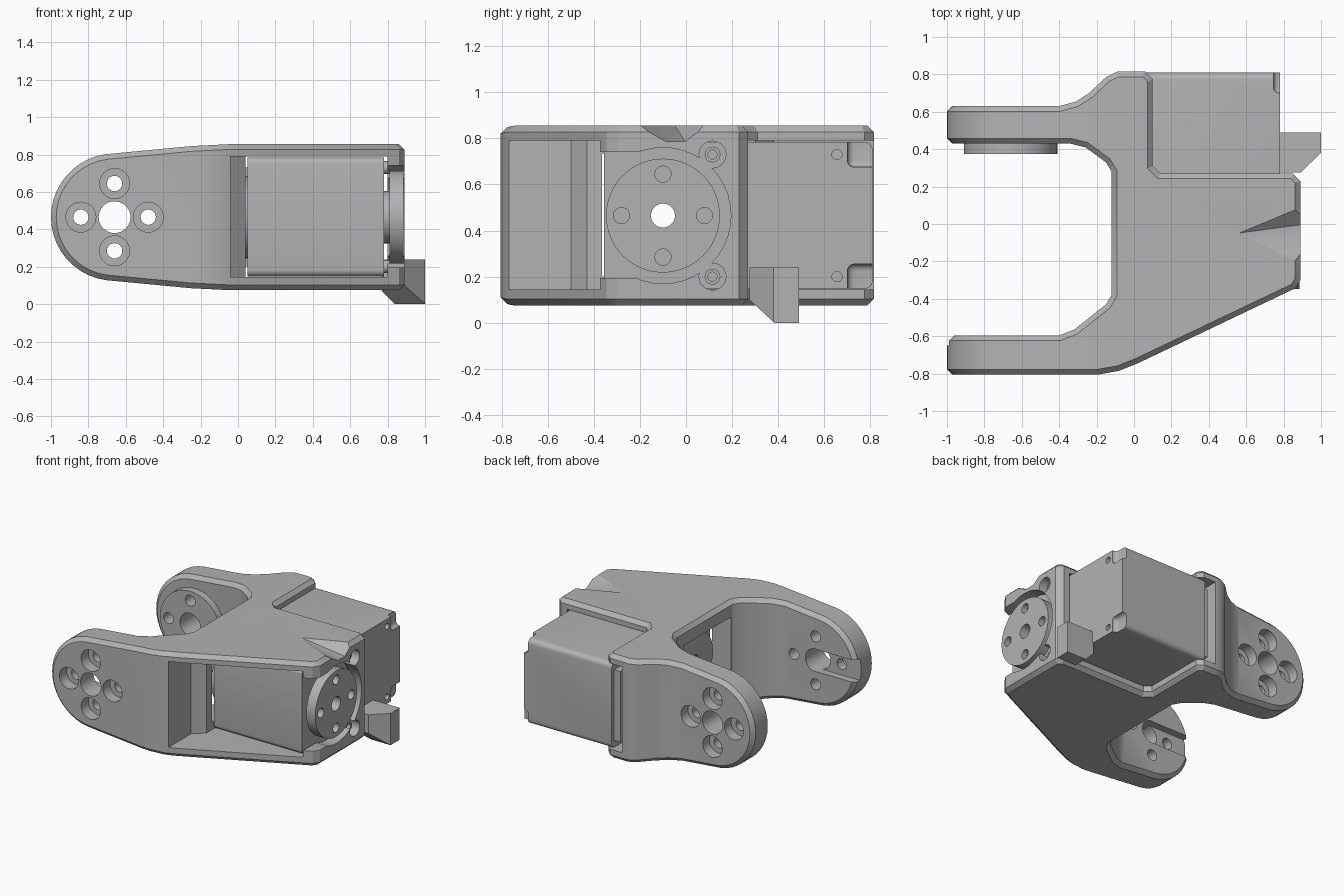
import bpy, bmesh
from math import sin, cos, pi, radians

if "Cube" in bpy.data.objects:
    bpy.data.objects.remove(bpy.data.objects["Cube"])

grey = bpy.data.materials.new("plain grey")
grey.use_nodes = True
grey.diffuse_color = (0.45, 0.45, 0.45, 1)
grey.node_tree.nodes["Principled BSDF"].inputs["Base Color"].default_value = grey.diffuse_color

PLACE = {"x": lambda a, b, h: (h, a, b),
         "y": lambda a, b, h: (a, h, b),
         "z": lambda a, b, h: (a, b, h)}
parts, cutters = [], []
MID = 0.465          # height of the hinge and output axes
HINGE = -0.66        # x of the hinge axis
AXLE = -0.10         # y of the output axis


def from_bmesh(name, bm, helper):
    bmesh.ops.recalc_face_normals(bm, faces=bm.faces[:])
    mesh = bpy.data.meshes.new(name)
    bm.to_mesh(mesh)
    bm.free()
    mesh.materials.append(grey)
    obj = bpy.data.objects.new(name, mesh)
    bpy.context.scene.collection.objects.link(obj)
    obj.hide_render = helper
    (cutters if helper else parts).append(obj)
    return obj


def prism(name, pts, axis, lo, hi, helper=False):
    bm = bmesh.new()
    ends = [[bm.verts.new(PLACE[axis](a, b, h)) for a, b in pts] for h in (lo, hi)]
    for ring in ends:
        bm.faces.new(ring)
    n = len(pts)
    for i in range(n):
        j = (i + 1) % n
        bm.faces.new((ends[0][i], ends[0][j], ends[1][j], ends[1][i]))
    return from_bmesh(name, bm, helper)


def disc(name, a, b, r, axis, lo, hi, helper=False, n=40):
    pts = [(a + r * cos(2 * pi * i / n), b + r * sin(2 * pi * i / n)) for i in range(n)]
    return prism(name, pts, axis, lo, hi, helper)


def box(name, x, y, z, helper=False):
    return prism(name, [(x[0], y[0]), (x[1], y[0]), (x[1], y[1]), (x[0], y[1])],
                 "z", z[0], z[1], helper)


def boolean(obj, others, operation="DIFFERENCE"):
    for other in others:
        mod = obj.modifiers.new("cut", "BOOLEAN")
        mod.operation, mod.object, mod.solver = operation, other, "EXACT"


def chamfer(obj, width, limit, segments=1):
    mod = obj.modifiers.new("chamfer", "BEVEL")
    mod.width, mod.segments = width, segments
    mod.limit_method, mod.angle_limit = "ANGLE", radians(limit)
    mod.use_clamp_overlap = False


# Bracket: plan outline limited by the side profile, then chamfered
plan = [(-1.2, 0.63), (-0.4, 0.63), (-0.31, 0.655), (-0.24, 0.70), (-0.15, 0.785),
        (-0.09, 0.815), (0.06, 0.815), (0.10, 0.775), (0.10, 0.31), (0.14, 0.27),
        (0.85, 0.27), (0.89, 0.23), (0.89, -0.30), (0.86, -0.345), (0.02, -0.745),
        (-0.08, -0.785), (-0.19, -0.805), (-1.2, -0.805), (-1.2, -0.595),
        (-0.4, -0.595), (-0.32, -0.565), (-0.15, -0.43), (-0.12, -0.38),
        (-0.12, 0.28), (-0.15, 0.33), (-0.26, 0.41), (-0.34, 0.43), (-1.2, 0.43)]
bracket = prism("bracket", plan, "z", -0.2, 1.2)
arc = [(HINGE + 0.34 * cos(t), 0.34 * sin(t))
       for t in (radians(98 + 164 * i / 20) for i in range(21))]
upper = [(1.2, 0.39), (-0.05, 0.39), (-0.25, 0.38)]
side = upper + arc + [(x, -z) for x, z in reversed(upper)]
side_profile = prism("side_profile", [(x, z + MID) for x, z in side], "y", -1.5, 1.5, True)
boolean(bracket, [side_profile], "INTERSECT")
chamfer(bracket, 0.028, 50)

# Motor bay, open to the front and the back
bay = [(-0.04, -1), (-0.04, -0.5), (0.04, -0.43), (0.04, 0.30), (-0.04, 0.38),
       (-0.04, 1), (0.80, 1), (0.80, -0.40), (1.2, -0.40), (1.2, -1)]
bay_cut = prism("bay_cut", bay, "z", 0.145, 0.79, True)
inner_window = box("inner_window", (-0.3, 0.3), (-0.365, 0.2), (0.2, 0.735), True)

# Round opening in the end plate with two ear pockets
end_cuts = [box("end_opening", (0.7, 1.1), (-0.6, AXLE), (0.195, 0.74), True),
            disc("end_round", AXLE, MID, 0.295, "x", 0.71, 1.1, True)]
for z in (0.2, 0.73):
    end_cuts.append(disc("ear_pocket", 0.115, z, 0.058, "x", 0.72, 1.1, True))

# Sloped relief on the top edge
bm = bmesh.new()
for co in ((0.55, -0.05, 0.858), (0.92, -0.25, 0.87), (0.92, 0.12, 0.87),
           (0.92, -0.09, 0.78), (0.92, 0.0, 0.78)):
    bm.verts.new(co)
bmesh.ops.convex_hull(bm, input=bm.verts[:])
relief = from_bmesh("top_relief", bm, True)

# Hinge holes with counterbores on the outer faces, and the sliding groove
hinge_holes = [disc("hinge_hole", HINGE, MID, 0.085, "y", -1, 1, True)]
counterbores = []
for dx, dz in ((0.18, 0), (-0.18, 0), (0, 0.18), (0, -0.18)):
    a, b = HINGE + dx, MID + dz
    hinge_holes.append(disc("screw_hole", a, b, 0.041, "y", -1, 1, True, 24))
    for lo, hi in ((-1, -0.72), (0.55, 1)):
        counterbores.append(disc("counterbore", a, b, 0.08, "y", lo, hi, True, 32))
groove = box("groove", (-1.2, HINGE), (-0.65, -0.5), (0.382, 0.548), True)
boolean(bracket, [bay_cut, inner_window, *end_cuts, relief, groove] + hinge_holes + counterbores)

# Round pad on the inside of the rear arm
hinge_pad = disc("hinge_pad", HINGE, MID, 0.25, "y", 0.375, 0.445, n=56)
boolean(hinge_pad, hinge_holes)

# Motor body: rounded along its length, corner recesses and a hollow axle
motor = box("motor_body", (0.05, 0.78), (-0.355, 0.81), (0.148, 0.785))
weights = motor.data.attributes.new("bevel_weight_edge", "FLOAT", "EDGE")
for edge in motor.data.edges:
    p, q = (motor.data.vertices[i].co for i in edge.vertices)
    weights.data[edge.index].value = float(abs(p.x - q.x) > 0.1)
rounding = motor.modifiers.new("rounding", "BEVEL")
rounding.limit_method, rounding.width, rounding.segments = "WEIGHT", 0.035, 5
axle_hole = disc("axle_hole", AXLE, MID, 0.052, "x", -0.5, 1.2, True)
motor_cuts = [axle_hole]
for s in (-1, 1):
    z = sorted((MID + s * 0.21, MID + s * 0.4))
    recess = box("corner_recess", (0.745, 0.9), (0.70, 0.9), z, True)
    chamfer(recess, 0.03, 50, 4)
    motor_cuts.append(recess)
    motor_cuts.append(disc("rear_screw", 0.655, MID + s * 0.265, 0.022, "x", 0.74, 0.9, True, 20))
boolean(motor, motor_cuts)

# Output horn, its hub, and the idler on the other side
horn = disc("output_horn", AXLE, MID, 0.247, "x", 0.81, 0.885, n=64)
horn_cuts = [axle_hole]
for dy, dz in ((0.18, 0), (-0.18, 0), (0, 0.18), (0, -0.18)):
    horn_cuts.append(disc("horn_screw", AXLE + dy, MID + dz, 0.035, "x", 0.84, 1, True, 24))
boolean(horn, horn_cuts)
hub = disc("output_hub", AXLE, MID, 0.14, "x", 0.77, 0.82)
idler = disc("idler_horn", AXLE, MID, 0.22, "x", 0.0, 0.06, n=56)
for obj in (hub, idler):
    boolean(obj, [axle_hole])

# Screw bosses beside the horn
for s in (-1, 1):
    boss = disc("screw_boss", 0.115, MID + s * 0.265, 0.034, "x", 0.77, 0.84, n=28)
    boolean(boss, [disc("boss_hole", 0.115, MID + s * 0.265, 0.02, "x", 0.81, 1, True, 20)])
box("motor_lid", (0.0, 0.06), (0.40, 0.78), (0.2, 0.73))

# Cable plug on the lower corner, chamfered below
plug = prism("cable_plug", [(0.77, 0.49), (1.0, 0.49), (1.0, 0.38), (0.89, 0.275), (0.77, 0.275)],
             "z", 0.0, 0.24)
slope_a = prism("plug_slope_front", [(0.2, 0.17), (0.2, -0.1), (0.49, -0.1)], "x", 0.5, 1.2, True)
slope_b = prism("plug_slope_side", [(0.7, 0.14), (0.7, -0.1), (0.94, -0.1)], "y", 0.1, 0.7, True)
boolean(plug, [slope_a, slope_b])

# Apply everything, drop the cutters and shade
bpy.context.view_layer.update()
graph = bpy.context.evaluated_depsgraph_get()
results = [(o, bpy.data.meshes.new_from_object(o.evaluated_get(graph))) for o in parts]
for obj, mesh in results:
    obj.modifiers.clear()
    obj.data = mesh
for obj in cutters:
    bpy.data.objects.remove(obj)
bpy.context.view_layer.update()
for obj in parts:
    obj.select_set(True)
bpy.context.view_layer.objects.active = bracket
bpy.ops.object.shade_smooth_by_angle(angle=radians(30))
